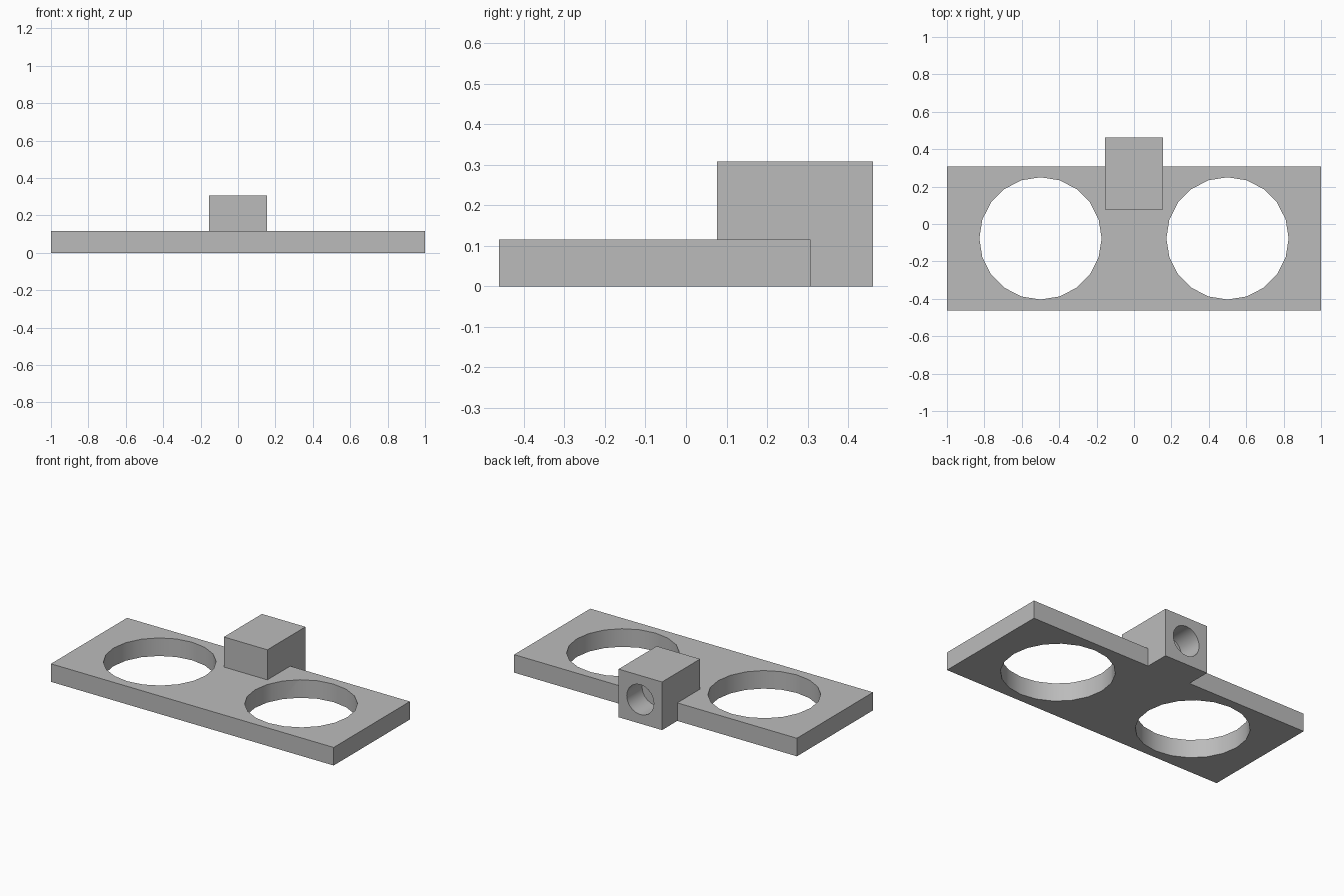
import bpy
import math

if "Cube" in bpy.data.objects:
    bpy.data.objects.remove(bpy.data.objects["Cube"], do_unlink=True)

U = 1 / 13          # design unit: the plate is 26 units wide
SIDES = 20

grey = bpy.data.materials.new("plain grey")
grey.use_nodes = True
colour = (0.5, 0.5, 0.5, 1)
grey.diffuse_color = colour
grey.node_tree.nodes["Principled BSDF"].inputs["Base Color"].default_value = colour


def box(name, low, high):
    """Box between two corners given in design units."""
    centre = [(a + b) / 2 * U for a, b in zip(low, high)]
    bpy.ops.mesh.primitive_cube_add(size=1, location=centre)
    obj = bpy.context.object
    obj.name = name
    obj.scale = [(b - a) * U for a, b in zip(low, high)]
    bpy.ops.object.transform_apply(location=True, rotation=True, scale=True)
    obj.data.materials.append(grey)
    return obj


def cylinder(name, centre, radius, depth, tilt=0):
    bpy.ops.mesh.primitive_cylinder_add(
        vertices=SIDES, radius=radius * U, depth=depth * U,
        location=[c * U for c in centre], rotation=(tilt, 0, 0))
    obj = bpy.context.object
    obj.name = name
    obj.data.materials.append(grey)
    return obj


def combine(target, other, operation):
    """Apply a boolean and discard the helper."""
    mod = target.modifiers.new(operation.lower(), "BOOLEAN")
    mod.operation = operation
    mod.solver = "EXACT"
    mod.object = other
    other.hide_render = True
    bpy.context.view_layer.objects.active = target
    bpy.ops.object.modifier_apply(modifier=mod.name)
    bpy.data.objects.remove(other, do_unlink=True)


# Flat plate with the mounting block fused to its back edge
holder = box("holder_plate", (-13, -6, 0), (13, 4, 1.5))
combine(holder, box("mount_block", (-2, 1, 0), (2, 6, 4)), "UNION")

# Two large round openings through the plate
for side in (-1, 1):
    combine(holder, cylinder("ring_cutter", (6.5 * side, -1, 0.75), 4.25, 6),
            "DIFFERENCE")

# Blind socket in the back of the block
combine(holder, cylinder("socket_cutter", (0, 6, 2), 1.25, 4, math.pi / 2),
        "DIFFERENCE")

# Smooth hole walls, sharp edges elsewhere
bpy.ops.object.select_all(action="DESELECT")
holder.select_set(True)
bpy.context.view_layer.objects.active = holder
bpy.ops.object.shade_smooth_by_angle(angle=math.radians(30))
